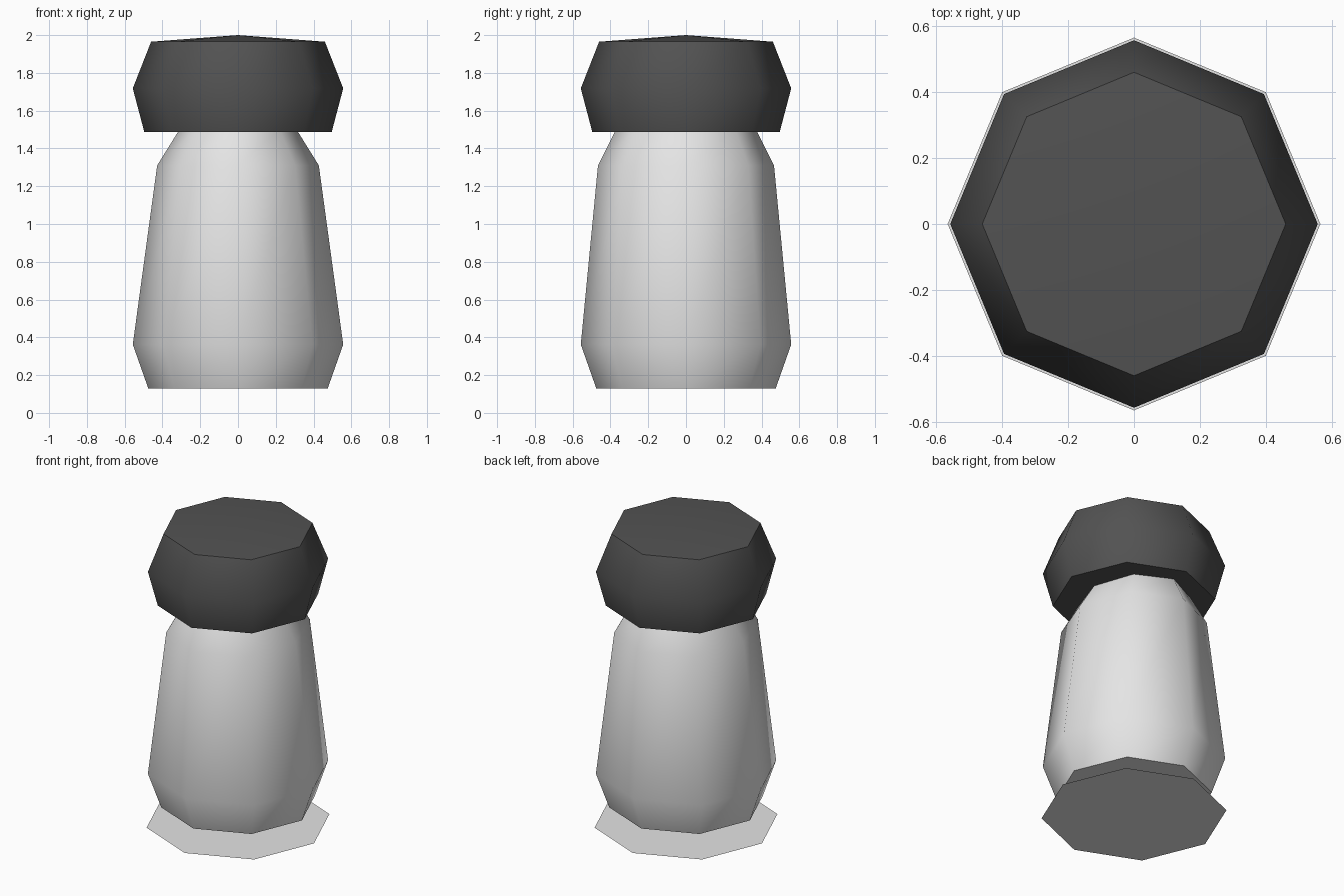
import bpy, bmesh, math

if "Cube" in bpy.data.objects:
    bpy.data.objects.remove(bpy.data.objects["Cube"])

SIDES = 8


def material(name, v):
    m = bpy.data.materials.new(name)
    m.diffuse_color = (v, v, v, 1.0)
    m.use_nodes = True
    m.node_tree.nodes["Principled BSDF"].inputs["Base Color"].default_value = m.diffuse_color
    return m


def lathe(name, rings, mat, apex=None):
    """Eight-sided solid from (rx, ry, z) rings, corners on the axes."""
    bm = bmesh.new()
    loops = []
    for rx, ry, z in rings:
        loops.append([bm.verts.new((rx * math.cos(2 * math.pi * i / SIDES),
                                    ry * math.sin(2 * math.pi * i / SIDES), z))
                      for i in range(SIDES)])
    for lo, hi in zip(loops, loops[1:]):
        for i in range(SIDES):
            j = (i + 1) % SIDES
            bm.faces.new((lo[i], lo[j], hi[j], hi[i]))
    if len(loops) > 1:
        bm.faces.new(loops[0][::-1])
    if apex is None:
        bm.faces.new(loops[-1])
    else:
        tip = bm.verts.new((0, 0, apex))
        for i in range(SIDES):
            bm.faces.new((loops[-1][i], loops[-1][(i + 1) % SIDES], tip))
    me = bpy.data.meshes.new(name)
    bm.to_mesh(me)
    bm.free()
    ob = bpy.data.objects.new(name, me)
    bpy.context.collection.objects.link(ob)
    me.materials.append(mat)
    bpy.ops.object.select_all(action='DESELECT')
    ob.select_set(True)
    bpy.context.view_layer.objects.active = ob
    bpy.ops.object.shade_smooth_by_angle(angle=math.radians(55))
    return ob


light = material("light grey", 0.78)
dark = material("dark grey", 0.085)

# Flat sheet on the floor below the body
lathe("base_disc", [(0.565, 0.565, 0.0)], light)

# Tapered body, slightly narrower in x at the shoulder and neck
lathe("body", [(0.475, 0.475, 0.13), (0.557, 0.557, 0.362),
               (0.428, 0.466, 1.31), (0.31, 0.37, 1.50)], light)

# Cap with a shallow cone top
lathe("cap", [(0.496, 0.496, 1.487), (0.557, 0.557, 1.718),
              (0.46, 0.46, 1.965)], dark, apex=2.0)
